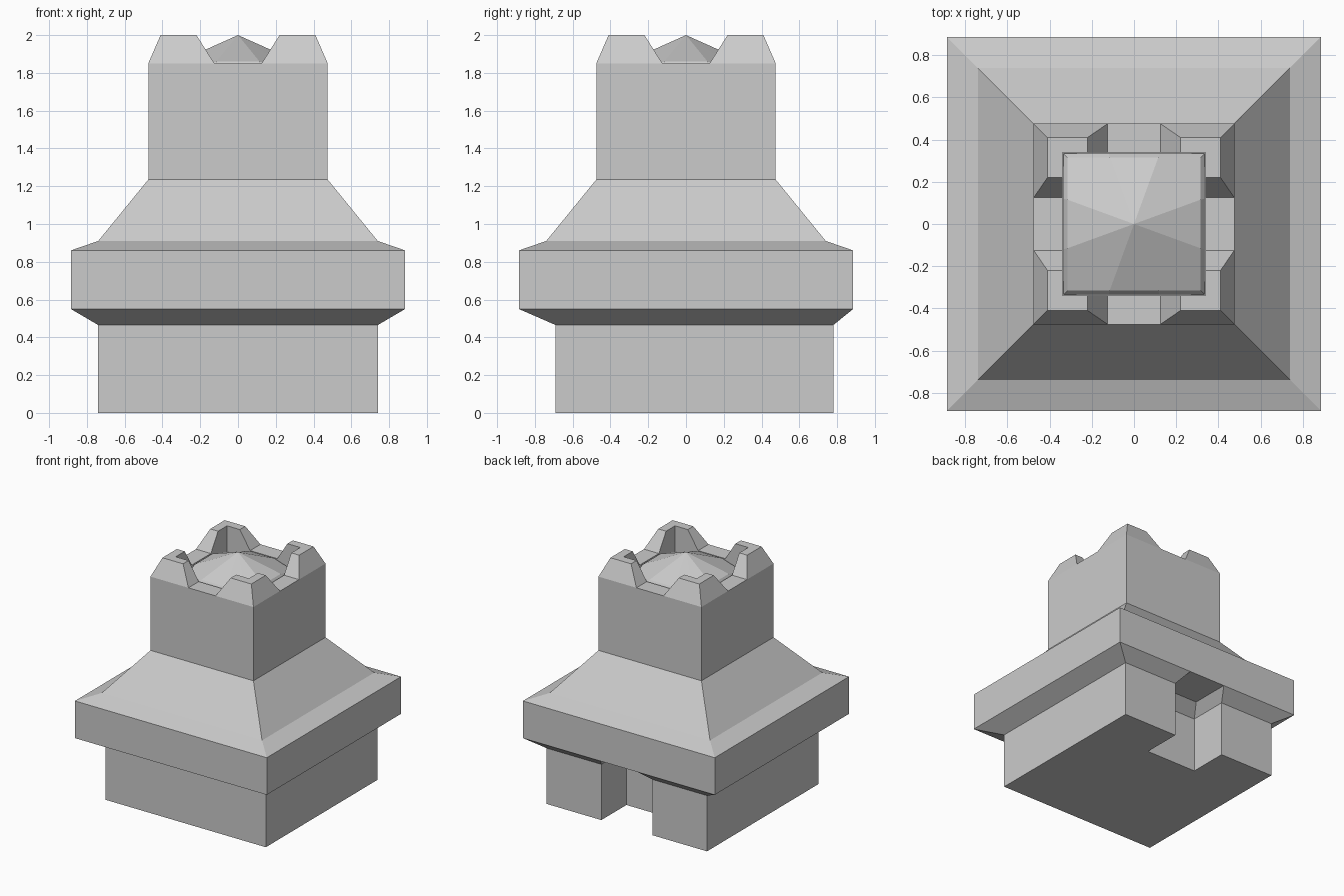
import bpy, bmesh

if "Cube" in bpy.data.objects:
    bpy.data.objects.remove(bpy.data.objects["Cube"])


def loft(name, rings):
    """Skin a stack of equal-length point rings and cap both ends."""
    bm = bmesh.new()
    loops = [[bm.verts.new(p) for p in ring] for ring in rings]
    n = len(loops[0])
    for a, b in zip(loops, loops[1:]):
        for i in range(n):
            j = (i + 1) % n
            bm.faces.new((a[i], a[j], b[j], b[i]))
    bm.faces.new(loops[0][::-1])
    bm.faces.new(loops[-1])
    bmesh.ops.remove_doubles(bm, verts=bm.verts, dist=1e-5)
    bmesh.ops.recalc_face_normals(bm, faces=bm.faces)
    mesh = bpy.data.meshes.new(name)
    bm.to_mesh(mesh)
    bm.free()
    obj = bpy.data.objects.new(name, mesh)
    bpy.context.collection.objects.link(obj)
    return obj


def square(r, z):
    return [(-r, -r, z), (r, -r, z), (r, r, z), (-r, r, z)]


def notched(x, front, back, nx, ny, z):
    """Rectangle with a doorway recess in its back edge."""
    return [(-x, front, z), (x, front, z), (x, back, z), (nx, back, z),
            (nx, ny, z), (-nx, ny, z), (-nx, back, z), (-x, back, z)]


# Base with a rear doorway, flaring out under the overhang
loft("base", [notched(0.74, -0.69, 0.78, 0.235, 0.45, 0),
              notched(0.74, -0.69, 0.78, 0.235, 0.45, 0.465),
              notched(0.885, -0.885, 0.885, 0.17, 0.55, 0.55)])

# Overhanging storey, sloped roof and tower with a sunken top
profile = [(0.885, 0.55), (0.885, 0.86), (0.74, 0.91), (0.475, 1.235),
           (0.475, 1.85), (0.338, 1.85), (0.338, 1.76)]
loft("tower", [square(r, z) for r, z in profile])


# L-shaped corner merlons, mirrored to all four corners
def corner(outer, end, z, inner=0.338):
    return [(outer, outer, z), (end, outer, z), (end, inner, z),
            (inner, inner, z), (inner, end, z), (outer, end, z)]


merlons = loft("merlons", [corner(0.475, 0.125, 1.85), corner(0.41, 0.22, 2.0)])
mirror = merlons.modifiers.new("mirror", 'MIRROR')
mirror.use_axis = (True, True, False)


# Faceted tower cap with lowered corners and a small sloped rim
def cap_ring(r, m, z_mid, z_corner):
    pts = []
    side = [(-m, -r, z_mid), (m, -r, z_mid), (r, -r, z_corner)]
    for _ in range(4):
        pts += side
        side = [(-y, x, z) for x, y, z in side]
    return pts


bm_rings = [cap_ring(0.335, 0.12, 1.83, 1.767),
            cap_ring(0.315, 0.115, 1.859, 1.794)]
cap = loft("tower_cap", bm_rings)

# Replace the flat top of the cap by a fan to its peak
bm = bmesh.new()
bm.from_mesh(cap.data)
top = max(bm.faces, key=lambda f: f.calc_center_median().z
          if len(f.verts) == 12 else -1)
peak = bmesh.ops.poke(bm, faces=[top])["verts"][0]
peak.co = (0, 0, 2.0)
bm.normal_update()
bm.to_mesh(cap.data)
bm.free()
